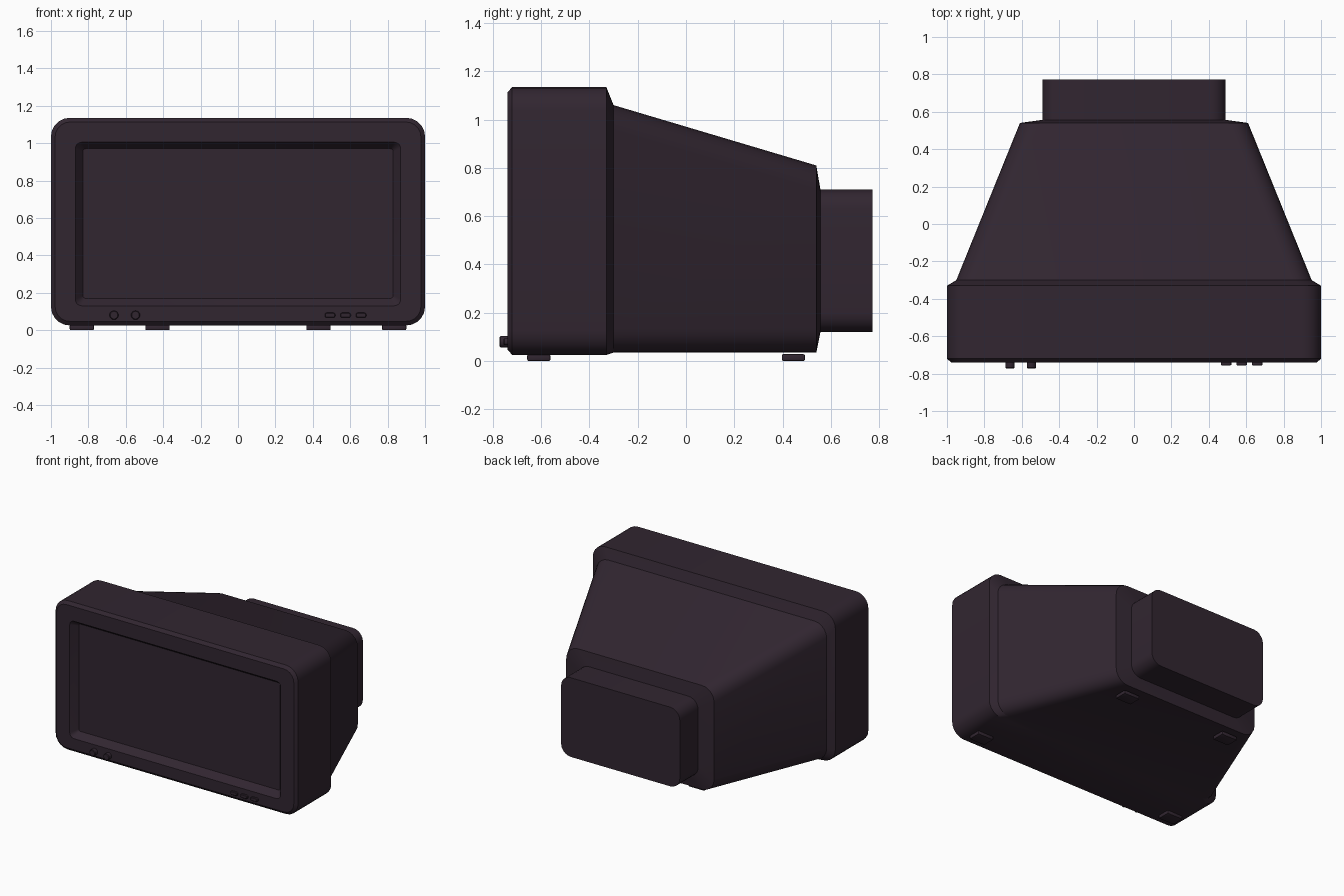
import bpy, bmesh, math

if "Cube" in bpy.data.objects:
    bpy.data.objects.remove(bpy.data.objects["Cube"])

# One dark plastic colour for the whole model
dark = bpy.data.materials.new("dark_plum_plastic")
dark.diffuse_color = (0.031, 0.019, 0.030, 1)
dark.use_nodes = True
dark.node_tree.nodes["Principled BSDF"].inputs["Base Color"].default_value = dark.diffuse_color


def finish(name, bm, angle=35):
    bmesh.ops.recalc_face_normals(bm, faces=bm.faces)
    me = bpy.data.meshes.new(name)
    bm.to_mesh(me)
    bm.free()
    me.materials.append(dark)
    ob = bpy.data.objects.new(name, me)
    bpy.context.collection.objects.link(ob)
    bpy.ops.object.select_all(action='DESELECT')
    ob.select_set(True)
    bpy.context.view_layer.objects.active = ob
    bpy.ops.object.shade_smooth_by_angle(angle=math.radians(angle))
    return ob


def ring(bm, y, cx, hw, z0, z1, r, seg=5):
    """Rounded rectangle in the xz plane."""
    verts = []
    corners = [(cx + hw - r, z1 - r), (cx - hw + r, z1 - r),
               (cx - hw + r, z0 + r), (cx + hw - r, z0 + r)]
    for q, (x, z) in enumerate(corners):
        for i in range(seg + 1):
            a = math.pi / 2 * (q + i / seg)
            verts.append(bm.verts.new((x + r * math.cos(a), y, z + r * math.sin(a))))
    return verts


def loft(name, sections, cx=0, cap_start=True, angle=35):
    bm = bmesh.new()
    rings = [ring(bm, s[0], cx, *s[1:]) for s in sections]
    for a, b in zip(rings, rings[1:]):
        for i in range(len(a)):
            j = (i + 1) % len(a)
            bm.faces.new((a[i], a[j], b[j], b[i]))
    if cap_start:
        bm.faces.new(rings[0])
    bm.faces.new(rings[-1])
    return finish(name, bm, angle)


# Cabinet: recessed screen, bezel, tapering back and tube cover in one skin
# each section: y, half width, bottom, top, corner radius
loft("cabinet", [
    (-0.69, 0.83, 0.17, 0.97, 0.015),
    (-0.74, 0.87, 0.13, 1.005, 0.035),
    (-0.74, 0.978, 0.047, 1.113, 0.08),
    (-0.72, 1.00, 0.025, 1.135, 0.10),
    (-0.33, 1.00, 0.025, 1.135, 0.10),
    (-0.30, 0.95, 0.035, 1.06, 0.10),
    (0.54, 0.61, 0.035, 0.81, 0.10),
    (0.557, 0.49, 0.12, 0.71, 0.08),
    (0.772, 0.49, 0.12, 0.71, 0.08),
], angle=25)

# Round knobs
for i, x in enumerate((-0.663, -0.548)):
    loft(f"knob_{i + 1}", [
        (-0.772, 0.020, 0.060, 0.100, 0.0199),
        (-0.768, 0.024, 0.056, 0.104, 0.0239),
        (-0.735, 0.024, 0.056, 0.104, 0.0239)], cx=x)

# Push buttons
for i, x in enumerate((0.492, 0.575, 0.658)):
    loft(f"button_{i + 1}", [
        (-0.756, 0.024, 0.070, 0.090, 0.008),
        (-0.753, 0.028, 0.067, 0.093, 0.010),
        (-0.735, 0.028, 0.067, 0.093, 0.010)], cx=x)

# Feet: wide pair in front, narrow pair at the back
for label, x, y in (("front", 0.835, -0.61), ("rear", 0.43, 0.445)):
    for side, s in (("left", -1), ("right", 1)):
        bm = bmesh.new()
        bmesh.ops.create_cube(bm, size=1)
        for v in bm.verts:
            v.co = (s * x + v.co.x * 0.13, y + v.co.y * 0.096, 0.014 + v.co.z * 0.028)
        bmesh.ops.bevel(bm, geom=bm.edges[:], offset=0.006, segments=2,
                        profile=0.5, affect='EDGES')
        finish(f"{label}_{side}_foot", bm)
